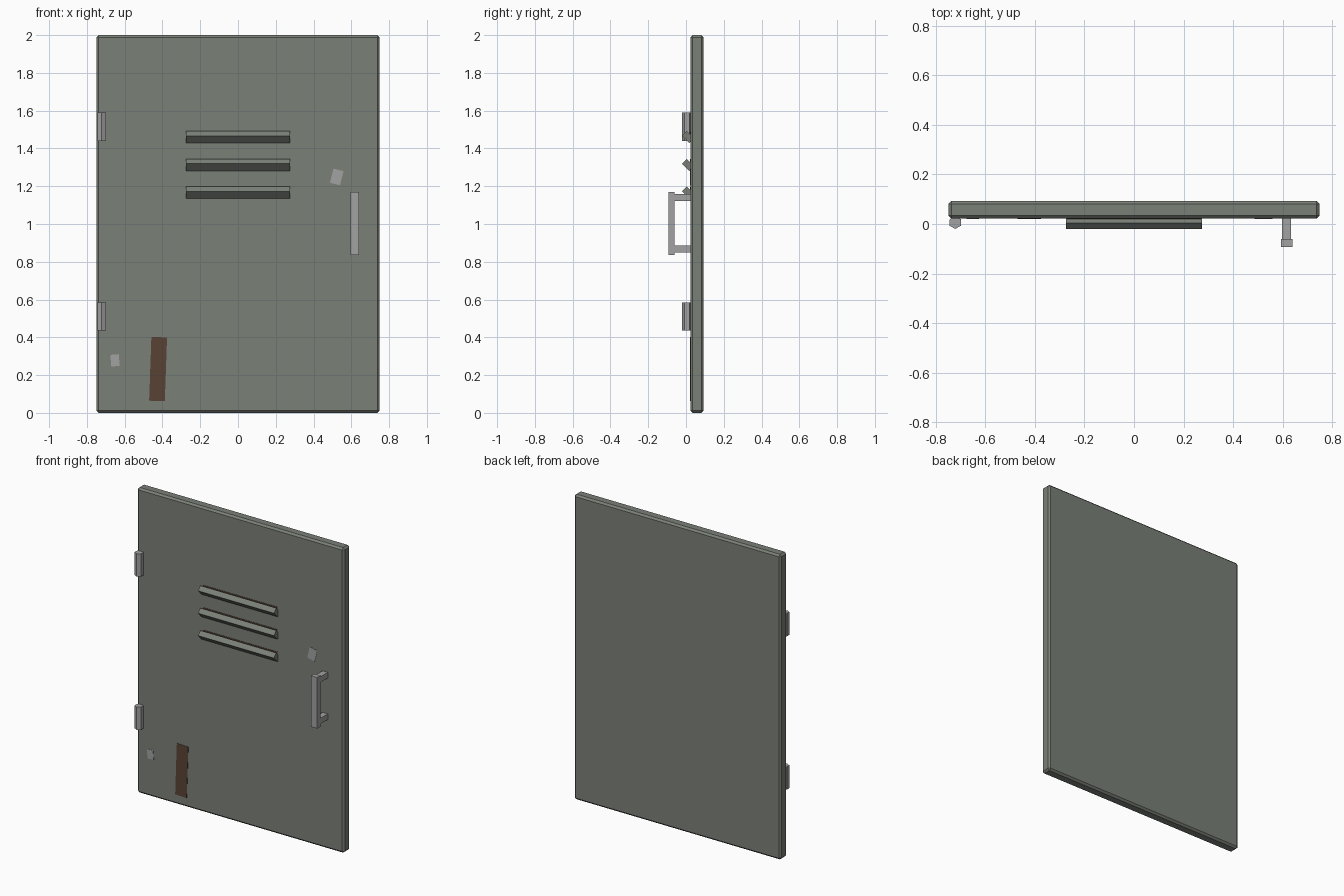
import bpy
from math import radians

cube = bpy.data.objects.get("Cube")
if cube:
    bpy.data.objects.remove(cube, do_unlink=True)


def material(name, rgb):
    m = bpy.data.materials.new(name)
    m.use_nodes = True
    m.diffuse_color = (*rgb, 1)
    m.node_tree.nodes["Principled BSDF"].inputs["Base Color"].default_value = (*rgb, 1)
    return m


PAINT = material("grey green paint", (0.195, 0.215, 0.185))
STEEL = material("bare steel", (0.36, 0.36, 0.37))
RUST = material("rust", (0.10, 0.055, 0.035))


def finish(obj, name, mat, bevel=0):
    obj.name = name
    obj.data.materials.append(mat)
    if bevel:
        mod = obj.modifiers.new("Bevel", "BEVEL")
        mod.width = bevel
        mod.segments = 1
    return obj


def box(name, centre, size, mat, rot=(0, 0, 0), bevel=0):
    bpy.ops.mesh.primitive_cube_add(size=1, location=centre)
    obj = bpy.context.object
    obj.scale = size
    bpy.ops.object.transform_apply(location=False, rotation=False, scale=True)
    obj.rotation_euler = [radians(a) for a in rot]
    return finish(obj, name, mat, bevel)


# Door panel with chamfered edges
FRONT = 0.023
box("door_panel", (0, 0.058, 1), (1.5, 0.07, 2), PAINT, bevel=0.012)

# Slanted vent slats with rusty slots behind them
for i, z in enumerate((1.46, 1.313, 1.166)):
    box(f"vent_slat_{i + 1}", (0, 0.0105, z), (0.55, 0.035, 0.054), PAINT, rot=(45, 0, 0))
    box(f"vent_slot_{i + 1}", (0, FRONT, z + 0.008), (0.54, 0.004, 0.044), RUST)

# Six-sided hinge barrels
for name, z in (("lower_hinge", 0.51), ("upper_hinge", 1.515)):
    bpy.ops.mesh.primitive_cylinder_add(vertices=6, radius=0.026, depth=0.15,
                                        location=(-0.722, 0.006, z))
    finish(bpy.context.object, name, STEEL)

# Pull handle: grip and two posts
box("handle_grip", (0.617, -0.077, 1.003), (0.045, 0.032, 0.335), STEEL)
for name, z in (("lower_handle_post", 0.868), ("upper_handle_post", 1.14)):
    box(name, (0.616, -0.02, z), (0.038, 0.1, 0.037), STEEL)

# Worn patches on the front
box("rust_streak", (-0.423, FRONT, 0.232), (0.083, 0.004, 0.338), RUST, rot=(0, 2, 0))
box("upper_paint_chip", (0.523, FRONT, 1.249), (0.055, 0.004, 0.077), STEEL, rot=(0, 14, 0))
box("lower_paint_chip", (-0.651, FRONT, 0.278), (0.045, 0.004, 0.062), STEEL, rot=(0, -5, 0))
